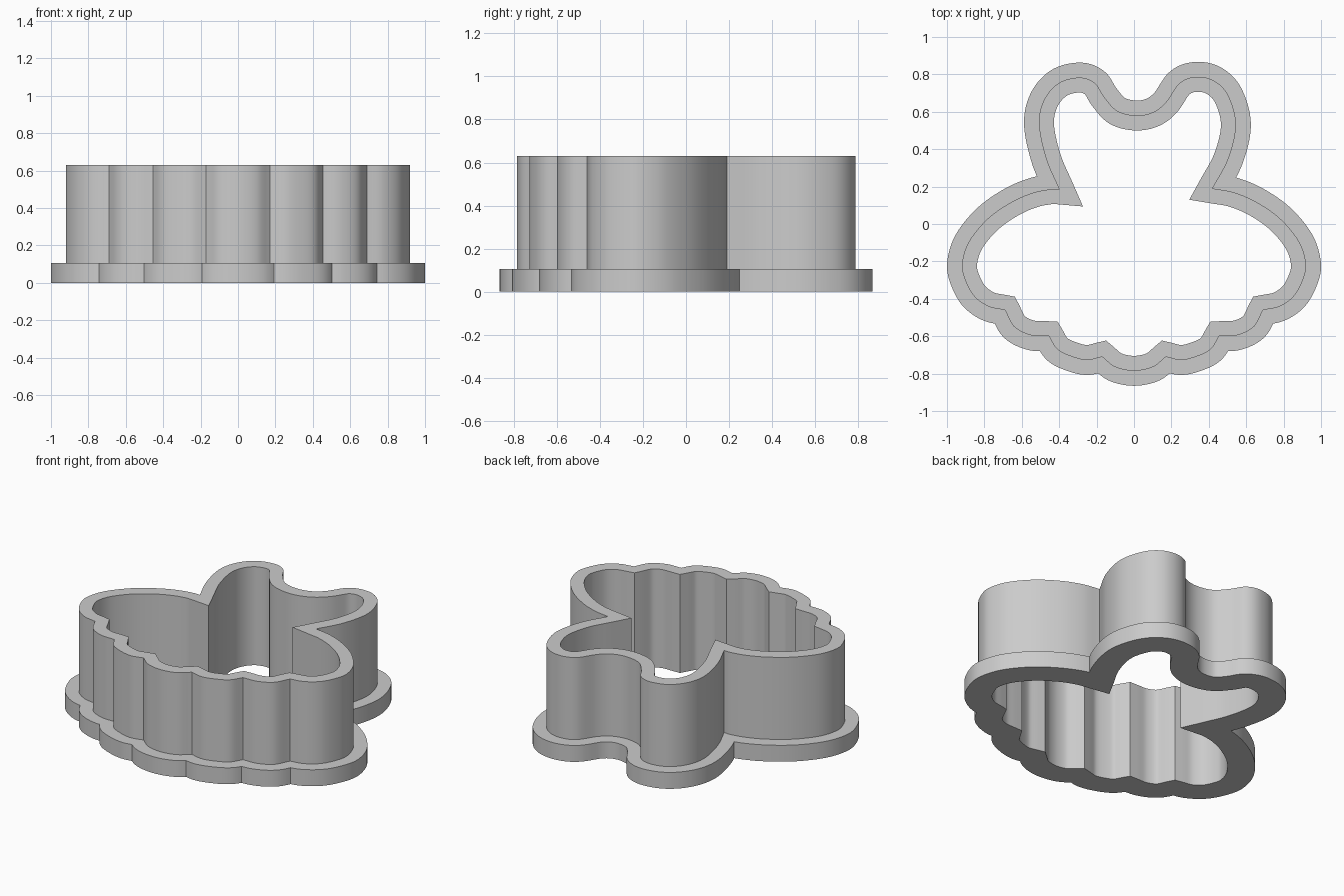
import bpy
import bmesh
from math import radians
from mathutils import Vector
from mathutils.geometry import intersect_line_line_2d, interpolate_bezier

cube = bpy.data.objects.get("Cube")
if cube:
    bpy.data.objects.remove(cube, do_unlink=True)

THICK = 0.08       # wall thickness, also the width of the foot rim
RIM_H = 0.105
TOP_H = 0.63
STEPS = 8          # curve steps between two profile points

# Outer wall outline, counter-clockwise, as smooth runs that meet in corners
LOBE = [(.69, -.46), (.78, -.44), (.86, -.38), (.91, -.28), (.918, -.2), (.88, -.09),
        (.78, .03), (.65, .12), (.53, .17), (.42, .19)]
SCALLOP_SIDE = [(.455, -.6), (.55, -.595), (.64, -.55), (.69, -.46)]
SCALLOP_MID = [(.17, -.71), (.25, -.727), (.33, -.71), (.41, -.67), (.455, -.6)]
SCALLOP_CENTRE = [(-.17, -.71), (-.1, -.765), (0, -.785), (.1, -.765), (.17, -.71)]
EARS = [(.42, .19), (.505, .35), (.545, .53), (.505, .685), (.43, .765), (.335, .787),
        (.245, .755), (.17, .65), (.1, .597), (.01, .58), (-.09, .605), (-.16, .68),
        (-.21, .755), (-.29, .783), (-.4, .755), (-.48, .665), (-.508, .535),
        (-.47, .35), (-.4, .185)]


def mirrored(run):
    return [(-x, y) for x, y in reversed(run)]


def smooth_run(points):
    """Dense smooth curve through the given points."""
    p = [Vector(q) for q in points]
    p = [2 * p[0] - p[1]] + p + [2 * p[-1] - p[-2]]
    out = []
    for a, b, c, d in zip(p, p[1:], p[2:], p[3:]):
        out += interpolate_bezier(b, b + (c - a) / 6, c - (d - b) / 6, c, STEPS + 1)[:-1]
    return [Vector(v[:2]) for v in out] + [p[-2]]


def offset_run(run, dist):
    """Shift a run sideways and lengthen both ends along their tangents."""
    out = []
    for i, p in enumerate(run):
        t = (run[min(i + 1, len(run) - 1)] - run[max(i - 1, 0)]).normalized()
        out.append(p + dist * Vector((t.y, -t.x)))
    head = (out[0] - out[1]).normalized() * THICK * 2
    tail = (out[-1] - out[-2]).normalized() * THICK * 2
    return [out[0] + head] + out + [out[-1] + tail]


def crossing(a, b, corner):
    """Crossing of two runs nearest to the corner: segment indices and point."""
    hits = []
    for i in range(len(a) - 1):
        for j in range(len(b) - 1):
            x = intersect_line_line_2d(a[i], a[i + 1], b[j], b[j + 1])
            if x:
                hits.append(((x - corner).length, i, j, x))
    return min(hits, key=lambda h: h[0])[1:]


def resample(run, count):
    """Evenly spaced points along a run, without its last point."""
    lengths = [(q - p).length for p, q in zip(run, run[1:])]
    total, out = sum(lengths), []
    for k in range(count):
        s = total * k / count
        i = 0
        while i < len(lengths) - 1 and s > lengths[i]:
            s -= lengths[i]
            i += 1
        out.append(run[i].lerp(run[i + 1], s / max(lengths[i], 1e-9)))
    return out


def outline(runs, dist):
    """Closed offset outline with sharp, trimmed corners."""
    if dist == 0:
        trimmed = runs
    else:
        off = [offset_run(r, dist) for r in runs]
        n = len(off)
        cuts = [crossing(off[k - 1], off[k], runs[k][0]) for k in range(n)]
        trimmed = []
        for k in range(n):
            _, start, first = cuts[k]
            end, _, last = cuts[(k + 1) % n]
            trimmed.append([first] + off[k][start + 1:end + 1] + [last])
    loop = []
    for run, source in zip(trimmed, runs):
        loop += resample(run, len(source) - 1)
    return loop


runs = [smooth_run(r) for r in (
    SCALLOP_CENTRE, SCALLOP_MID, SCALLOP_SIDE, LOBE, EARS,
    mirrored(LOBE), mirrored(SCALLOP_SIDE), mirrored(SCALLOP_MID))]
# Join the left lobe to the end of the ears
runs[5][0] = runs[4][-1].copy()

inner = outline(runs, -THICK)
wall = outline(runs, 0)
rim = outline(runs, THICK)

# Stepped cross-section swept round the outline: foot rim, then tall wall
section = [(inner, 0), (rim, 0), (rim, RIM_H), (wall, RIM_H), (wall, TOP_H), (inner, TOP_H)]
bm = bmesh.new()
rings = [[bm.verts.new((p.x, p.y, z)) for p in loop] for loop, z in section]
for a, b in zip(rings, rings[1:] + rings[:1]):
    for i in range(len(a)):
        j = (i + 1) % len(a)
        bm.faces.new((a[i], a[j], b[j], b[i]))
bmesh.ops.recalc_face_normals(bm, faces=bm.faces)
mesh = bpy.data.meshes.new("cutter_wall_and_rim")
bm.to_mesh(mesh)
bm.free()

grey = bpy.data.materials.new("plain_grey")
grey.use_nodes = True
grey.diffuse_color = (0.6, 0.6, 0.6, 1)
grey.node_tree.nodes["Principled BSDF"].inputs["Base Color"].default_value = (0.6, 0.6, 0.6, 1)
mesh.materials.append(grey)

cutter = bpy.data.objects.new("cutter_wall_and_rim", mesh)
bpy.context.collection.objects.link(cutter)
bpy.context.view_layer.objects.active = cutter
cutter.select_set(True)
bpy.ops.object.shade_smooth_by_angle(angle=radians(30))
